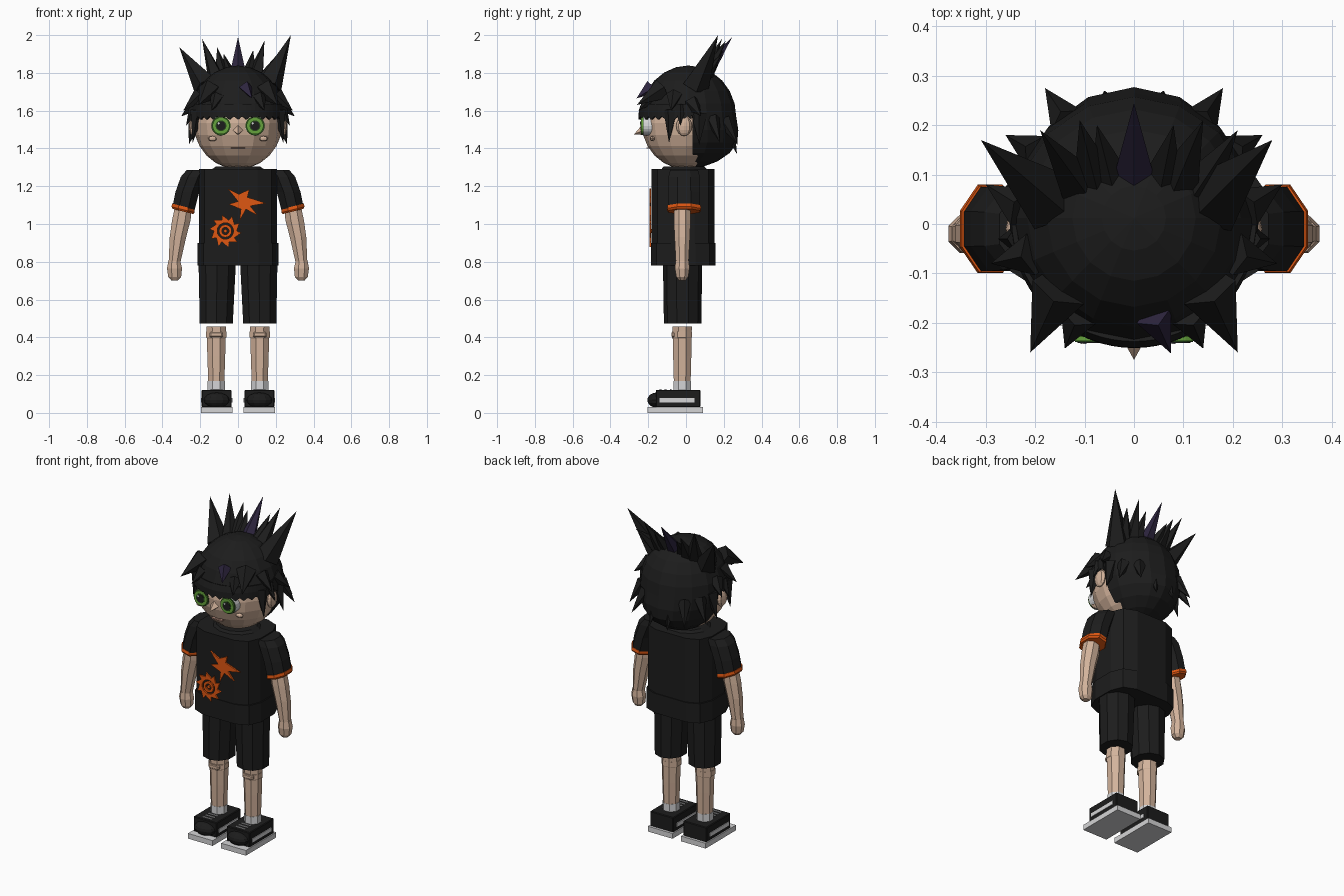
import bpy, bmesh, math
from mathutils import Vector, Matrix

if "Cube" in bpy.data.objects:
    bpy.data.objects.remove(bpy.data.objects["Cube"])


def material(name, rgb):
    m = bpy.data.materials.new(name)
    m.diffuse_color = (*rgb, 1)
    m.use_nodes = True
    m.node_tree.nodes["Principled BSDF"].inputs["Base Color"].default_value = m.diffuse_color
    return m


BLACK = material("charcoal black", (0.012, 0.012, 0.012))
SKIN = material("skin", (0.65, 0.45, 0.33))
ORANGE = material("orange", (0.74, 0.095, 0.006))
GREEN = material("green", (0.13, 0.36, 0.045))
DARKGREEN = material("dark green", (0.025, 0.085, 0.013))
PURPLE = material("dark purple", (0.026, 0.018, 0.048))
WHITE = material("off white", (0.66, 0.66, 0.67))
LIP = material("lip", (0.60, 0.34, 0.26))


def finish(name, bm, mat):
    bmesh.ops.recalc_face_normals(bm, faces=bm.faces)
    me = bpy.data.meshes.new(name)
    bm.to_mesh(me)
    bm.free()
    me.materials.append(mat)
    ob = bpy.data.objects.new(name, me)
    bpy.context.collection.objects.link(ob)
    return ob


def loft(name, rings, mat, n=8):
    """Skin a stack of rings (cx, cy, z, rx, ry) with capped ends."""
    bm = bmesh.new()
    loops = []
    for cx, cy, z, rx, ry in rings:
        loops.append([bm.verts.new((cx + rx * math.cos(a), cy + ry * math.sin(a), z))
                      for a in [(i + 0.5) * math.tau / n for i in range(n)]])
    for a, b in zip(loops, loops[1:]):
        for i in range(n):
            bm.faces.new((a[i], a[(i + 1) % n], b[(i + 1) % n], b[i]))
    bm.faces.new(loops[0])
    bm.faces.new(loops[-1])
    return finish(name, bm, mat)


def box(name, lo, hi, mat, bevel=0.0, vertical=True, segments=1):
    lo, hi = Vector(lo), Vector(hi)
    bm = bmesh.new()
    bmesh.ops.create_cube(bm, size=1, matrix=Matrix.Translation((lo + hi) / 2) @ Matrix.Diagonal((*(hi - lo), 1)))
    if bevel:
        edges = [e for e in bm.edges
                 if not vertical or abs(e.verts[0].co.z - e.verts[1].co.z) > 1e-4]
        bmesh.ops.bevel(bm, geom=edges, offset=bevel, segments=segments, profile=0.5, affect='EDGES')
    return finish(name, bm, mat)


def ball(name, c, r, mat, u=16, v=12):
    bm = bmesh.new()
    bmesh.ops.create_uvsphere(bm, u_segments=u, v_segments=v, radius=1,
                              matrix=Matrix.Translation(c) @ Matrix.Diagonal((*r, 1)))
    return finish(name, bm, mat)


def spikes(name, items, mat, sides=5):
    """Pointed locks, each given as base, tip, radius."""
    bm = bmesh.new()
    for base, tip, r in items:
        base, tip = Vector(base), Vector(tip)
        d = tip - base
        m = Matrix.Translation((base + tip) / 2) @ d.to_track_quat('Z', 'Y').to_matrix().to_4x4()
        bmesh.ops.create_cone(bm, cap_ends=True, segments=sides, radius1=r, radius2=0,
                              depth=d.length, matrix=m)
    return finish(name, bm, mat)


def disc(name, x, z, r, y0, y1, mat, n=20):
    bm = bmesh.new()
    m = Matrix.Translation((x, (y0 + y1) / 2, z)) @ Matrix.Rotation(math.pi / 2, 4, 'X')
    bmesh.ops.create_cone(bm, cap_ends=True, segments=n, radius1=r, radius2=r,
                          depth=abs(y1 - y0), matrix=m)
    return finish(name, bm, mat)


def plate(name, faces, y, thick, mat):
    """Thin chest plate from outlines of (x, z) points."""
    bm = bmesh.new()
    for pts in faces:
        bm.faces.new([bm.verts.new((px, y, pz)) for px, pz in pts])
    bmesh.ops.remove_doubles(bm, verts=bm.verts, dist=1e-5)
    out = bmesh.ops.extrude_face_region(bm, geom=bm.faces[:])
    for v in out["geom"]:
        if isinstance(v, bmesh.types.BMVert):
            v.co.y -= thick
    return finish(name, bm, mat)


def ring_faces(cx, cz, inner, outer, tip, n):
    """Annulus whose outer edge alternates between two radii."""
    def p(i, r, twist=0):
        a = i * math.tau / n + twist
        return (cx + r * math.cos(a), cz + r * math.sin(a))
    def o(i):
        return p(i, tip, 0.2) if i % 2 and tip > outer else p(i, outer)
    return [[p(i % n, inner), o(i % n), o((i + 1) % n), p((i + 1) % n, inner)] for i in range(n)]


# Head and face
ball("head", (0, 0, 1.535), (0.235, 0.235, 0.245), SKIN)
spikes("nose", [((0, -0.215, 1.5), (0, -0.275, 1.475), 0.033)], SKIN, 4)
box("mouth", (-0.036, -0.208, 1.399), (0.036, -0.19, 1.406), LIP)
for s, side in ((-1, "left"), (1, "right")):
    x = s * 0.09
    disc(side + "_eye_white", x, 1.52, 0.052, -0.18, -0.224, WHITE)
    disc(side + "_eye_outline", x, 1.52, 0.051, -0.2, -0.228, DARKGREEN)
    disc(side + "_iris", x, 1.52, 0.045, -0.2, -0.237, GREEN)
    disc(side + "_iris_ring", x, 1.52, 0.029, -0.2, -0.239, DARKGREEN)
    disc(side + "_pupil", x, 1.52, 0.024, -0.2, -0.241, BLACK)
    disc(side + "_eye_glint", x - 0.012, 1.533, 0.006, -0.2, -0.243, WHITE, 8)
    ball(side + "_cheek", (s * 0.135, -0.178, 1.452), (0.025, 0.013, 0.013), SKIN, 8, 6)
    ball(side + "_ear", (s * 0.238, -0.01, 1.518), (0.022, 0.042, 0.052), SKIN, 8, 8)

# Hair cap: open at the front below the fringe line, fuller at the lower back
bm = bmesh.new()
bmesh.ops.create_uvsphere(bm, u_segments=16, v_segments=12, radius=1,
                          matrix=Matrix.Translation((0, 0.012, 1.567)) @ Matrix.Diagonal((0.25, 0.254, 0.272, 1)))
for co, no in (((0, 0, 1.575), (0, 0, 1)), ((0, 0.035, 0), (0, 1, 0))):
    bmesh.ops.bisect_plane(bm, geom=bm.verts[:] + bm.edges[:] + bm.faces[:], plane_co=co, plane_no=no)
front = [f for f in bm.faces if f.calc_center_median().z < 1.575 and f.calc_center_median().y < 0.035]
bmesh.ops.delete(bm, geom=front, context='FACES')
for v in bm.verts:
    if v.co.y > 0.04 and v.co.z < 1.55:
        v.co.y *= 1 + 0.2 * min(1, (1.55 - v.co.z) / 0.14)
cap = finish("hair_cap", bm, BLACK)

# Fringe: jagged band wrapping the brow
bm = bmesh.new()
n, rows = 36, []
for i in range(n + 1):
    a = math.radians(-184 + 188 * i / n)
    c, d = math.cos(a), math.sin(a)
    rows.append([bm.verts.new((0.243 * c, 0.245 * d + 0.012, 1.635)),
                 bm.verts.new((0.247 * c, 0.257 * d + 0.012, 1.60)),
                 bm.verts.new((0.247 * c, 0.258 * d + 0.012, 1.552 + 0.018 * (i % 2)))])
for a, b in zip(rows, rows[1:]):
    for k in (0, 1):
        bm.faces.new((a[k], a[k + 1], b[k + 1], b[k]))
fringe = finish("fringe", bm, BLACK)
for ob, off in ((cap, -1), (fringe, 0)):
    mod = ob.modifiers.new("thickness", 'SOLIDIFY')
    mod.thickness, mod.offset = 0.01, off

# Crown spikes
crown = [((0.06, 0.1, 1.79), (0.08, 0.2, 1.92), 0.042), ((-0.05, 0.1, 1.79), (-0.075, 0.2, 1.9), 0.042),
         ((0.09, 0.09, 1.77), (0.14, 0.21, 1.97), 0.05), ((-0.08, 0.09, 1.77), (-0.11, 0.21, 1.935), 0.05),
         ((0.13, 0.07, 1.75), (0.21, 0.19, 1.9), 0.05), ((-0.11, 0.08, 1.76), (-0.19, 0.19, 1.98), 0.05),
         ((0.16, 0.05, 1.73), (0.28, 0.17, 2.0), 0.075), ((-0.17, 0.05, 1.73), (-0.31, 0.17, 1.935), 0.07)]
spikes("crown_spikes", crown, BLACK)
spikes("purple_crown_spike", [((0, 0.1, 1.79), (0, 0.245, 1.99), 0.045)], PURPLE)
spikes("purple_fringe_lock", [((0.04, -0.185, 1.725), (0.075, -0.262, 1.665), 0.038)], PURPLE, 4)

# Side, back and brow locks, mirrored
locks = [((0.15, -0.13, 1.71), (0.21, -0.26, 1.63), 0.06), ((0.11, -0.18, 1.67), (0.14, -0.252, 1.6), 0.04),
         ((0.2, -0.06, 1.68), (0.29, -0.08, 1.6), 0.045), ((0.22, 0.03, 1.64), (0.3, 0.08, 1.57), 0.045),
         ((0.215, -0.08, 1.6), (0.24, -0.09, 1.43), 0.04), ((0.225, -0.03, 1.62), (0.275, -0.03, 1.52), 0.035),
         ((0.22, 0.07, 1.58), (0.26, 0.07, 1.42), 0.045), ((0.19, 0.14, 1.56), (0.26, 0.18, 1.43), 0.04),
         ((0.13, 0.2, 1.55), (0.18, 0.275, 1.42), 0.04), ((0.05, 0.225, 1.5), (0.06, 0.27, 1.37), 0.035)]
for s, side in ((-1, "left"), (1, "right")):
    spikes(side + "_hair_locks",
           [((s * b[0], b[1], b[2]), (s * t[0], t[1], t[2]), r) for b, t, r in locks], BLACK)

# Shirt with rounded corners
box("shirt_body", (-0.207, -0.182, 0.88), (0.207, 0.15, 1.292), BLACK, 0.105, True, 2)
box("shirt_hem", (-0.214, -0.186, 0.78), (0.214, 0.155, 0.9), BLACK, 0.105, True, 2)
loft("collar", [(0, -0.01, 1.285, 0.15, 0.13), (0, -0.01, 1.305, 0.12, 0.11)], BLACK, 12)
loft("neck", [(0, 0, 1.26, 0.08, 0.08), (0, 0, 1.34, 0.08, 0.08)], SKIN, 10)

# Chest decoration: a jagged spark and a sun ring
spark = [(-.055, 1.188), (.005, 1.158), (.06, 1.183), (.05, 1.142), (.148, 1.11), (.065, 1.095),
         (.105, 1.045), (.042, 1.078), (.008, 1.015), (.015, 1.078), (-.05, 1.105), (.0, 1.12)]
plate("spark_patch", [spark], -0.184, 0.009, ORANGE)
plate("sun_outer_ring", ring_faces(-0.067, 0.963, 0.043, 0.06, 0.086, 20), -0.184, 0.009, ORANGE)
plate("sun_inner_ring", ring_faces(-0.067, 0.963, 0.019, 0.034, 0.034, 16), -0.184, 0.009, ORANGE)
disc("sun_dot", -0.067, 0.963, 0.01, -0.18, -0.192, ORANGE, 8)

# Limbs, built once per side
for s, side in ((-1, "left"), (1, "right")):
    sleeve = loft(side + "_sleeve", [(s * 0.288, -0.01, 1.085, 0.062, 0.092), (s * 0.268, -0.01, 1.17, 0.068, 0.092),
                                     (s * 0.238, -0.01, 1.25, 0.07, 0.09), (s * 0.215, -0.01, 1.285, 0.062, 0.08)], BLACK)
    cuff = loft(side + "_cuff", [(s * 0.291, -0.01, 1.066, 0.06, 0.09), (s * 0.291, -0.01, 1.076, 0.066, 0.097),
                                 (s * 0.289, -0.01, 1.094, 0.064, 0.094)], ORANGE)
    # square the sleeve opening to the leaning arm: outer edge higher
    for ob in (sleeve, cuff):
        for v in ob.data.vertices:
            if v.co.z < 1.1:
                v.co.z += (abs(v.co.x) - 0.29) * 0.25
    loft(side + "_arm", [(s * 0.337, -0.02, 0.79, 0.033, 0.036), (s * 0.318, -0.02, 0.93, 0.047, 0.044),
                         (s * 0.30, -0.02, 1.02, 0.053, 0.048), (s * 0.285, -0.02, 1.12, 0.046, 0.048)], SKIN)
    loft(side + "_hand", [(s * 0.335, -0.02, 0.702, 0.02, 0.02), (s * 0.335, -0.02, 0.72, 0.037, 0.034),
                          (s * 0.336, -0.02, 0.765, 0.043, 0.042), (s * 0.337, -0.02, 0.805, 0.034, 0.038)], SKIN)
    loft(side + "_shorts_leg", [(s * 0.115, -0.018, 0.474, 0.092, 0.099), (s * 0.11, -0.018, 0.8, 0.104, 0.104)], BLACK, 10)
    loft(side + "_shin", [(s * 0.115, -0.02, 0.13, 0.045, 0.047), (s * 0.115, -0.02, 0.3, 0.051, 0.052),
                          (s * 0.115, -0.02, 0.458, 0.056, 0.055)], SKIN)
    loft(side + "_knee_band", [(s * 0.115, -0.022, 0.395, 0.054, 0.055), (s * 0.115, -0.022, 0.4, 0.058, 0.057),
                               (s * 0.115, -0.022, 0.43, 0.058, 0.057)], SKIN)
    box(side + "_kneecap", (s * 0.115 - 0.036, -0.078, 0.398), (s * 0.115 + 0.036, -0.03, 0.43), SKIN, 0.008, False)
    loft(side + "_sock", [(s * 0.115, -0.02, 0.1, 0.05, 0.05), (s * 0.115, -0.02, 0.168, 0.049, 0.049)], WHITE)
    # Shoes
    cx = s * 0.113
    box(side + "_sole", (cx - 0.084, -0.205, 0), (cx + 0.084, 0.09, 0.032), WHITE)
    box(side + "_shoe", (cx - 0.079, -0.16, 0.03), (cx + 0.079, 0.076, 0.122), BLACK, 0.004, False)
    ball(side + "_toe_cap", (cx, -0.155, 0.068), (0.07, 0.05, 0.04), BLACK, 12, 8)
    for e in (-1, 1):
        px = cx + e * 0.08
        box(side + "_shoe_stripe", (px - 0.003, -0.14, 0.055), (px + 0.003, 0.045, 0.078), WHITE)
    for i in range(3):
        y = -0.14 + i * 0.027
        box(side + "_lace", (cx - 0.032, y, 0.118), (cx + 0.032, y + 0.009, 0.126), WHITE)
